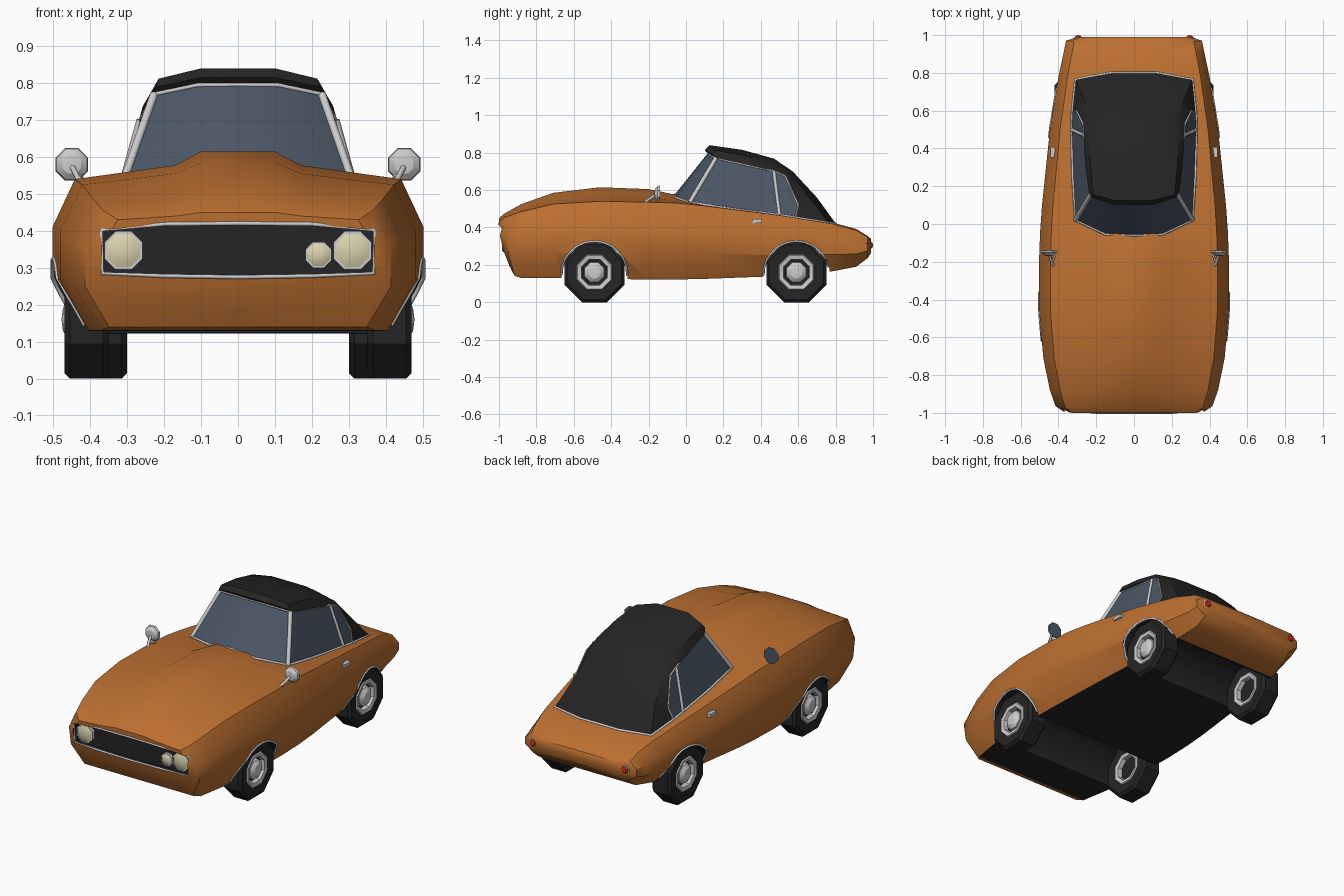
import bpy, bmesh, math
from mathutils import Vector
from mathutils.bvhtree import BVHTree

if "Cube" in bpy.data.objects:
    bpy.data.objects.remove(bpy.data.objects["Cube"])


def mat(name, c):
    m = bpy.data.materials.new(name)
    m.diffuse_color = (*c, 1)
    m.use_nodes = True
    m.node_tree.nodes["Principled BSDF"].inputs["Base Color"].default_value = m.diffuse_color
    return m


PAINT = mat("orange_paint", (0.50, 0.16, 0.03))
BLACK = mat("black", (0.018, 0.018, 0.018))
GLASS = mat("window_glass", (0.07, 0.095, 0.13))
CHROME = mat("chrome", (0.55, 0.55, 0.55))
LAMP = mat("lamp", (0.70, 0.65, 0.42))
RED = mat("red_lens", (0.7, 0.03, 0.01))


def shade(ob, angle):
    bpy.ops.object.select_all(action='DESELECT')
    ob.select_set(True)
    bpy.context.view_layer.objects.active = ob
    bpy.ops.object.shade_smooth_by_angle(angle=math.radians(angle))


def make(name, verts, faces, mats, angle=35, mirror=False):
    bm = bmesh.new()
    vs = [bm.verts.new(v) for v in verts]
    for f in faces:
        bm.faces.new([vs[i] for i in dict.fromkeys(f)])
    bmesh.ops.remove_doubles(bm, verts=bm.verts, dist=1e-5)
    bmesh.ops.recalc_face_normals(bm, faces=bm.faces)
    me = bpy.data.meshes.new(name)
    bm.to_mesh(me)
    bm.free()
    ob = bpy.data.objects.new(name, me)
    bpy.context.collection.objects.link(ob)
    for m in mats:
        me.materials.append(m)
    if mirror:
        ob.modifiers.new("mirror", 'MIRROR').use_clip = True
    shade(ob, angle)
    return ob


def lathe(name, prof, loc, axis, m, n=8, closed=False):
    """Revolve (radius, height) pairs around an axis; radius is to the flat."""
    q = Vector(axis).to_track_quat('Z', 'Y')
    k = 1 / math.cos(math.pi / n)
    verts = [q @ Vector((r * k * math.cos((j + .5) * math.tau / n),
                         r * k * math.sin((j + .5) * math.tau / n), h)) + Vector(loc)
             for r, h in prof for j in range(n)]
    rows = len(prof)
    faces = [(i * n + j, i * n + (j + 1) % n, (i + 1) % rows * n + (j + 1) % n, (i + 1) % rows * n + j)
             for i in range(rows if closed else rows - 1) for j in range(n)]
    bm_safe = []
    for i, p in enumerate(prof):  # merge pole rows into one index
        bm_safe += [i * n] * n if p[0] == 0 else range(i * n, i * n + n)
    faces = [tuple(bm_safe[v] for v in f) for f in faces]
    return make(name, verts, faces, [m], 30)


def tube(name, pts, r, m=CHROME, cyclic=False):
    cu = bpy.data.curves.new(name, 'CURVE')
    cu.dimensions = '3D'
    cu.bevel_depth = r
    cu.bevel_resolution = 1
    cu.use_fill_caps = True
    sp = cu.splines.new('POLY')
    sp.points.add(len(pts) - 1)
    for p, c in zip(sp.points, pts):
        p.co = (*c, 1)
    sp.use_cyclic_u = cyclic
    cu.materials.append(m)
    ob = bpy.data.objects.new(name, cu)
    bpy.context.collection.objects.link(ob)
    return ob


def flip(pts, s):
    return [(s * x, y, z) for x, y, z in pts]


# Body: lofted sections (y, half width, bottom, shoulder, crown, nose slant)
stations = [(-1, .37, .19, .43, .45, 1), (-.97, .415, .14, .455, .475, .55),
            (-.88, .445, .13, .485, .525, 0), (-.71, .48, .13, .525, .585, 0),
            (-.46, .502, .125, .54, .615, 0), (-.2, .503, .122, .535, .605, 0),
            (-.04, .497, .122, .53, .572, 0), (.1, .487, .125, .515, .53, 0),
            (.5, .445, .14, .465, .475, 0), (.78, .40, .165, .42, .427, 0),
            (.91, .372, .19, .385, .392, 0), (.97, .36, .235, .35, .355, 0),
            (.99, .30, .265, .335, .338, 0)]
verts, faces = [], []
for y, w, zb, zs, zt, k in stations:
    h = zs - zb
    half = [(0, zt), (.10, zt), (.17, zs + .5 * (zt - zs)), (.88 * w, zs), (w, zb + .69 * h),
            (w, zb + .35 * h), (.84 * w, zb), (0, zb)]
    for x, z in half + [(-x, z) for x, z in half[6:0:-1]]:
        verts.append((x, y + k * max(0, zs - z) ** 2, z))
N, last = 14, (len(stations) - 1) * 14
for i in range(len(stations) - 1):
    faces += [(i * N + j, i * N + (j + 1) % N, i * N + N + (j + 1) % N, i * N + N + j) for j in range(N)]
for b in (0, last):
    faces += [(b + j, b + j + 1, b + (N - j - 1) % N, b + (N - j) % N) for j in range(7)]
body = make("body", verts, faces, [PAINT, BLACK])
for p in body.data.polygons:
    if p.normal.z < -.7 and -.8 < p.center.y < .75:
        p.material_index = 1
bm = bmesh.new()
bm.from_mesh(body.data)
tree = BVHTree.FromBMesh(bm)


def drop(x, y):
    return tree.ray_cast(Vector((x, y, 2)), Vector((0, 0, -1)))[0]


def side(y, z):
    return tree.ray_cast(Vector((2, y, z)), Vector((-1, 0, 0)))[0]


def nose(x, z):
    hit = tree.ray_cast(Vector((x, -2, z)), Vector((0, 1, 0)))[0]
    return hit or Vector((x, -.96, z))


# Cut the wheel tunnels and the grille recess
WHEELS = [("front", -.49, .41), ("rear", .59, .36)]
R = .176
gh = [(0, .42), (.2, .418), (.37, .402), (.367, .285), (.2, .278), (0, .275)]
grille = gh + [(-x, z) for x, z in gh[4:0:-1]]
n = len(grille)
cutters = [lathe(e + "_tunnel_cutter", [(0, -.7), (R, -.7), (R, .7), (0, .7)], (0, y, .15), (1, 0, 0), BLACK, 16)
           for e, y, _ in WHEELS]
cutters.append(make("grille_cutter", [(x, y, z) for y in (-1.2, -.952) for x, z in grille],
                    [tuple(range(n)), tuple(range(n, 2 * n))] +
                    [(i, (i + 1) % n, n + (i + 1) % n, n + i) for i in range(n)], [BLACK]))
for c in cutters:
    c.data.materials.clear()
    c.data.materials.append(PAINT)
    c.data.materials.append(BLACK)
    for p in c.data.polygons:
        p.material_index = 1
    c.hide_render = True
    c.hide_viewport = False
    mod = body.modifiers.new("cut", 'BOOLEAN')
    mod.operation, mod.object, mod.solver = 'DIFFERENCE', c, 'EXACT'
bpy.context.view_layer.objects.active = body
for mod in list(body.modifiers):
    bpy.ops.object.modifier_apply(modifier=mod.name)
for c in cutters:
    bpy.data.objects.remove(c)
shade(body, 35)

# Grille frame and headlights (a single inner lamp, on one side only)
tube("grille_frame", [nose(x, z) for x, z in grille], .006, cyclic=True)
for name, x, z, r in (("headlight_right", .31, .347, .05), ("headlight_left", -.31, .347, .05),
                      ("inner_headlight", .218, .335, .034)):
    lathe(name, [(0, .022), (r * .6, .02), (r * .93, .012), (r * .93, 0)], (x, -.955, z), (0, -1, 0), LAMP)
    lathe(name + "_ring", [(r * .9, 0), (r * .9, .016), (r * 1.04, .016), (r * 1.04, -.01)],
          (x, -.955, z), (0, -1, 0), CHROME)

# Cabin glass
c0, c1, a0, b0, q0 = [drop(*p) for p in ((0, -.06), (.15, -.055), (.31, .02), (.33, .5), (.328, .585))]
t0, t1, a1, b1 = (0, .115, .795), (.11, .118, .795), (.227, .16, .77), (.265, .47, .70)
q1, q2 = (.305, .60, .52), (.27, .53, .675)
make("windshield", [c0, c1, a0, t0, t1, a1], [(0, 1, 4, 3), (1, 2, 5, 4)], [GLASS], mirror=True)
make("side_windows", [a0, b0, b1, a1, q0, q1, q2], [(0, 1, 2, 3), (1, 4, 5, 6, 2)], [GLASS], 20, mirror=True)

# Soft top: rows from the front lip to the rear deck
rear0, rear1, rear2 = drop(0, .80), drop(.12, .80), drop(.31, .765)
rows = [[(0, .11, .80), (.11, .113, .80), (.222, .155, .775), (.229, .165, .765)],
        [(0, .10, .815), (.10, .10, .815), (.222, .14, .79), (.236, .165, .765)],
        [(0, .125, .84), (.10, .125, .84), (.215, .155, .812), (.24, .175, .768)],
        [(0, .30, .815), (.11, .30, .815), (.23, .31, .785), (.258, .32, .737)],
        [(0, .47, .768), (.11, .47, .768), (.235, .47, .745), (.268, .47, .70)],
        [(0, .57, .70), (.11, .57, .70), (.235, .56, .68), (.272, .53, .675)],
        [(0, .70, .56), (.12, .70, .56), (.27, .675, .54), (.307, .60, .52)],
        [rear0, rear1, rear2, q0]]
make("soft_top", sum(rows, []), [(i * 4 + j, i * 4 + j + 1, i * 4 + j + 5, i * 4 + j + 4)
                                 for i in range(7) for j in range(3)], [BLACK], 40, mirror=True)

# Chrome trim round the cabin
base = [c0, c1, a0, drop(.325, .26), b0, q0, rear2, rear1, rear0]
tube("cabin_base_trim", base + flip(base[-2:0:-1], -1), .007, cyclic=True)
tube("windshield_header", flip([a1, t1], -1) + [t1, a1], .007)
for s, n in ((1, "right"), (-1, "left")):
    tube("front_pillar_" + n, flip([a0, a1], s), .012)
    tube("door_pillar_" + n, flip([b0, b1], s), .010)
    tube("quarter_window_trim_" + n, flip([q0, q1, q2, b1, a1], s), .005)

    # Wheels and arch lips
    for end, y, x in WHEELS:
        tag, loc, ax = f"{end}_{n}", (s * x, y, .16), (s, 0, 0)
        lathe("tyre_" + tag, [(0, -.03), (.09, -.03), (.095, -.055), (.145, -.06), (.16, -.045), (.16, .045),
                              (.145, .06), (.095, .055), (.09, .03), (0, .03)], loc, ax, BLACK)
        for e in (1, -1):
            lathe(f"rim_{'outer' if e > 0 else 'inner'}_{tag}",
                  [(.066, e * .028), (.07, e * .055), (.09, e * .06), (.097, e * .05)], loc, ax, CHROME)
        lathe("hub_cap_" + tag, [(.055, .028), (.052, .048), (.032, .064), (0, .068)], loc, ax, CHROME)
        arch = [side(y + R * math.cos(t), .15 + R * math.sin(t))
                for t in (math.radians(-2 + 184 * i / 12) for i in range(13))]
        tube("arch_lip_" + tag, flip([p for p in arch if p], s), .006)

    # Door mirrors
    m = Vector((s * .45, -.14, .58))
    lathe("mirror_shell_" + n, [(.044, 0), (.041, .012), (.025, .026), (0, .03)], m, (0, -1, 0), CHROME)
    lathe("mirror_glass_" + n, [(0, 0), (.044, 0)], m, (0, 1, 0), GLASS)
    tube("mirror_stalk_" + n, flip([(.42, -.23, .525), (.435, -.205, .545), (.45, -.16, .575)], s), .008)
    tube("mirror_brace_" + n, flip([(.415, -.15, .525), (.425, -.185, .55), (.437, -.20, .548)], s), .005)

    # Door handles
    h = side(.38, .435)
    bpy.ops.mesh.primitive_cube_add(size=1, location=(s * (h.x + .004), h.y, h.z))
    ob = bpy.context.object
    ob.name = "door_handle_" + n
    ob.scale = (.024, .055, .02)
    ob.data.materials.append(CHROME)
    ob.modifiers.new("bevel", 'BEVEL').width = .006

    # Tail lights
    p = (s * .295, .972, .305)
    lathe("tail_light_ring_" + n, [(.027, -.02), (.027, .012), (.02, .014)], p, (0, 1, 0), CHROME)
    lathe("tail_light_" + n, [(.021, 0), (.021, .014), (.014, .024), (0, .028)], p, (0, 1, 0), RED)
